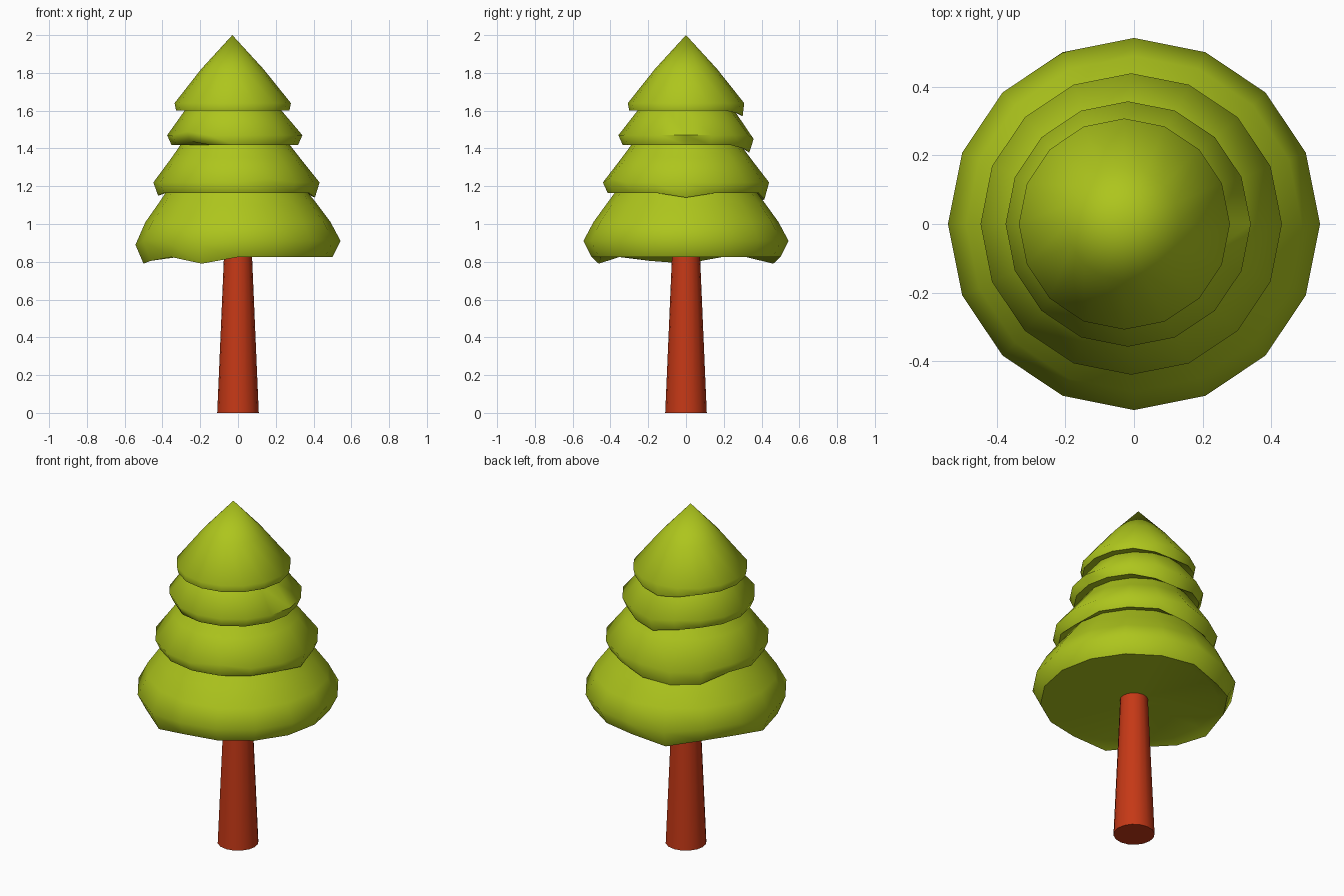
import bpy, bmesh
from math import cos, sin, pi

if "Cube" in bpy.data.objects:
    bpy.data.objects.remove(bpy.data.objects["Cube"])

SIDES = 16

def loft(name, rings, color, angle):
    # ring: (radius, z, centre x, {side index: height offset}); radius 0 makes a pole
    bm = bmesh.new()
    rows = []
    for r, z, cx, dips in rings:
        if r == 0:
            rows.append([bm.verts.new((cx, 0, z))] * SIDES)
        else:
            rows.append([bm.verts.new((cx + r * cos(2 * pi * i / SIDES),
                                       r * sin(2 * pi * i / SIDES),
                                       z + dips.get(i, 0))) for i in range(SIDES)])
    for a, b in zip(rows, rows[1:]):
        for i in range(SIDES):
            j = (i + 1) % SIDES
            bm.faces.new(list(dict.fromkeys((a[i], a[j], b[j], b[i]))))
    bmesh.ops.recalc_face_normals(bm, faces=bm.faces[:])
    me = bpy.data.meshes.new(name)
    bm.to_mesh(me)
    bm.free()
    ob = bpy.data.objects.new(name, me)
    bpy.context.collection.objects.link(ob)
    mat = bpy.data.materials.new(name + "_colour")
    mat.diffuse_color = color
    mat.use_nodes = True
    mat.node_tree.nodes["Principled BSDF"].inputs["Base Color"].default_value = mat.diffuse_color
    me.materials.append(mat)
    bpy.ops.object.select_all(action='DESELECT')
    ob.select_set(True)
    bpy.context.view_layer.objects.active = ob
    bpy.ops.object.shade_smooth_by_angle(angle=angle)
    return ob

# Foliage: four drooping tiers, each a slope, a widest ring, a wavy lip and a tucked neck
N = {}
loft("foliage", [
    (0, 2.0, -0.03, N),
    (0.165, 1.82, -0.03, N),
    (0.308, 1.64, -0.028, N),
    (0.30, 1.60, -0.028, {4: -0.03, 3: -0.015, 5: -0.015}),
    (0.255, 1.602, -0.026, N),
    (0.358, 1.47, -0.017, {10: 0.02, 4: -0.02}),
    (0.335, 1.418, -0.017, {4: -0.04, 3: -0.02, 5: -0.015, 10: 0.02}),
    (0.29, 1.418, -0.015, N),
    (0.34, 1.35, -0.012, N),
    (0.44, 1.22, -0.008, {5: -0.02, 6: -0.02, 13: 0.02}),
    (0.415, 1.165, -0.008, {0: -0.025, 4: -0.035, 5: -0.05, 6: -0.045, 8: -0.015}),
    (0.37, 1.175, -0.006, N),
    (0.425, 1.10, -0.002, N),
    (0.49, 1.01, 0, N),
    (0.543, 0.91, 0, {5: -0.02, 8: -0.02, 11: -0.02}),
    (0.50, 0.825, 0, {5: -0.035, 8: -0.035, 9: -0.02, 11: -0.035}),
    (0.45, 0.825, 0, N),
    (0, 0.83, 0, N),
], (0.42, 0.56, 0.012, 1), 1.1)

# Trunk: tapered, running up into the foliage
loft("trunk", [
    (0, 0, 0, N),
    (0.11, 0, 0, N),
    (0.073, 0.86, 0, N),
    (0, 0.86, 0, N),
], (0.56, 0.04, 0.008, 1), 0.6)
